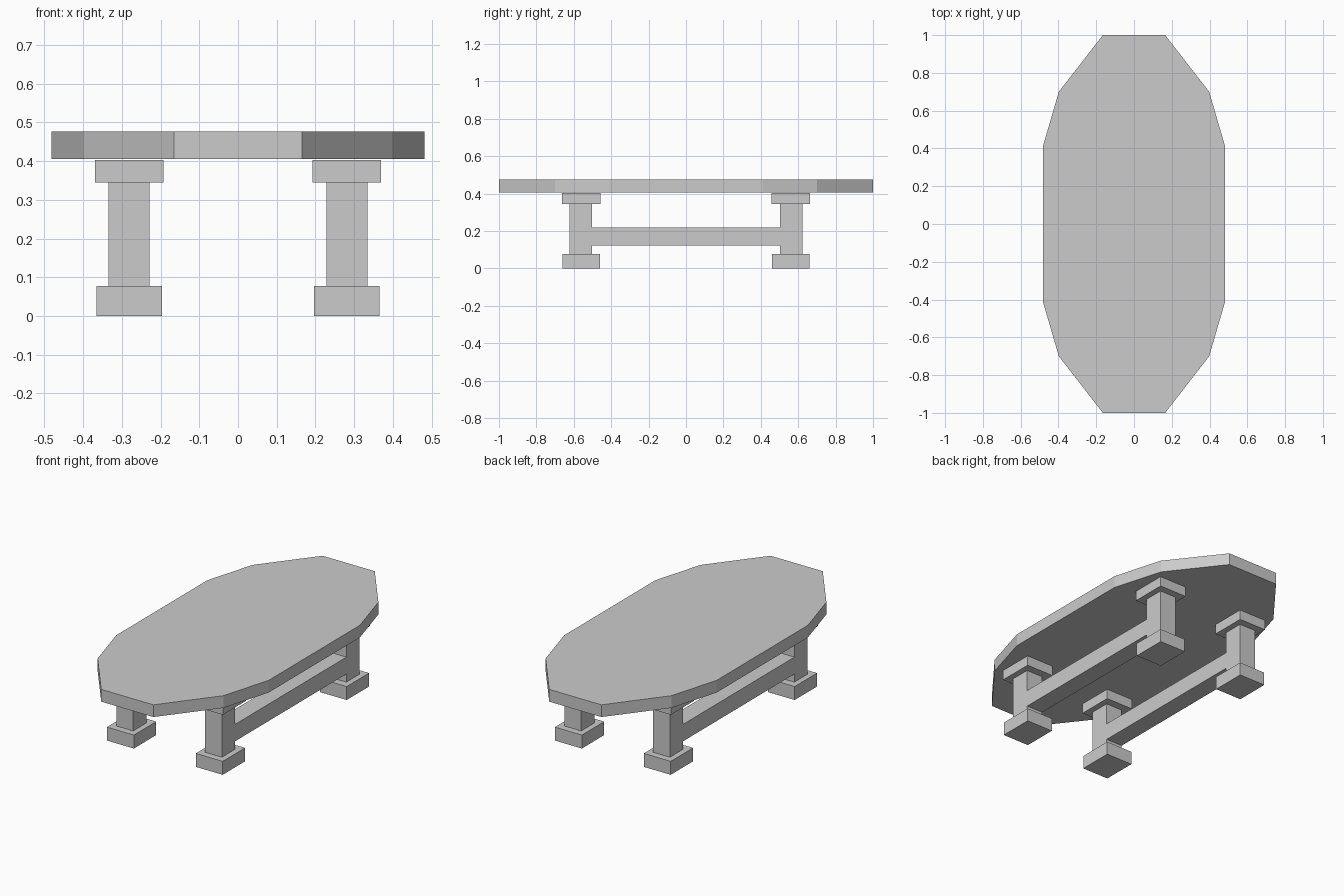
import bpy
import bmesh

if "Cube" in bpy.data.objects:
    bpy.data.objects.remove(bpy.data.objects["Cube"])


def prism(name, pts, offset):
    """Extrude a closed flat outline by an offset vector."""
    bm = bmesh.new()
    face = bm.faces.new([bm.verts.new(p) for p in pts])
    ext = bmesh.ops.extrude_face_region(bm, geom=[face], use_keep_orig=True)
    verts = [g for g in ext["geom"] if isinstance(g, bmesh.types.BMVert)]
    bmesh.ops.translate(bm, verts=verts, vec=offset)
    bmesh.ops.recalc_face_normals(bm, faces=bm.faces)
    mesh = bpy.data.meshes.new(name)
    bm.to_mesh(mesh)
    bm.free()
    obj = bpy.data.objects.new(name, mesh)
    bpy.context.collection.objects.link(obj)
    return obj


def block(name, x, y, hx, hy, z0, z1):
    """Box from a centre, half sizes and a height range."""
    pts = [(x - hx, y - hy, z0), (x + hx, y - hy, z0),
           (x + hx, y + hy, z0), (x - hx, y + hy, z0)]
    return prism(name, pts, (0, 0, z1 - z0))


# Twelve-sided tabletop, outline mirrored from one half
half = [(0.165, -1.0), (0.398, -0.70), (0.482, -0.412),
        (0.482, 0.412), (0.398, 0.70), (0.165, 1.0)]
outline = half + [(-x, y) for x, y in reversed(half)]
prism("tabletop", [(x, y, 0.406) for x, y in outline], (0, 0, 0.07))

LEG_X, LEG_Y = 0.281, 0.56
for sx, side in ((-1, "left"), (1, "right")):
    # Two posts joined by a flush stretcher, as one H-shaped profile
    quarter = [(0.622, 0.077), (0.502, 0.077), (0.502, 0.123)]
    upper = [(0.502, 0.22), (0.502, 0.345), (0.622, 0.345)]
    loop = quarter + [(-y, z) for y, z in reversed(quarter)]
    loop += [(-y, z) for y, z in reversed(upper)] + upper
    x0 = sx * LEG_X - 0.053
    prism(f"{side}_leg_frame", [(x0, y, z) for y, z in loop], (0.106, 0, 0))

    # Foot and cap blocks on every post
    for sy, end in ((-1, "front"), (1, "back")):
        block(f"{end}_{side}_foot", sx * LEG_X, sy * LEG_Y,
              0.085, 0.101, 0.0, 0.077)
        block(f"{end}_{side}_cap", sx * LEG_X, sy * LEG_Y,
              0.088, 0.104, 0.345, 0.403)
